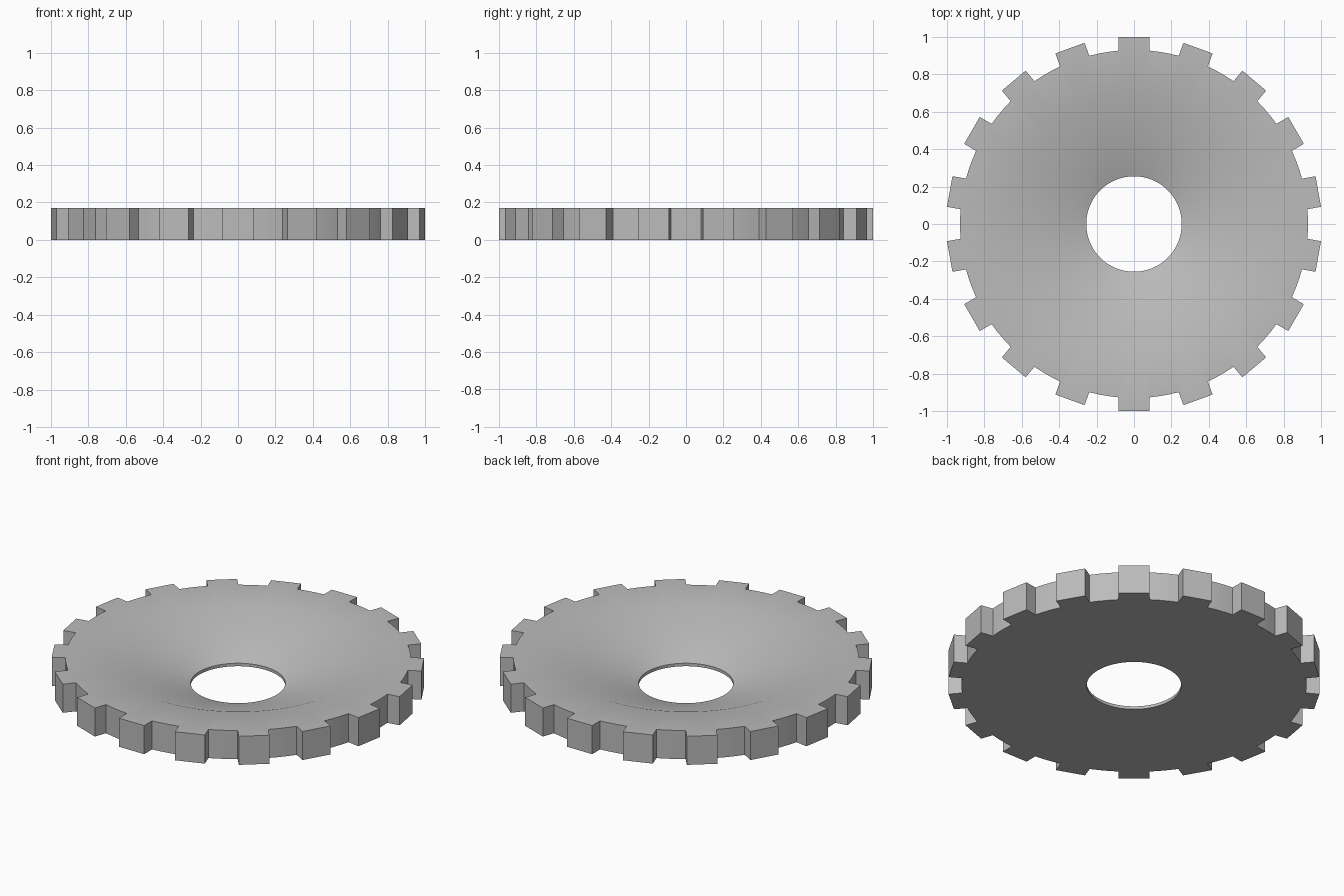
import bpy
import bmesh
from math import cos, sin, pi, radians

cube = bpy.data.objects.get("Cube")
if cube:
    bpy.data.objects.remove(cube, do_unlink=True)

TEETH = 18
PER_TOOTH = 6          # four tooth corners and two points along the root arc
PITCH = 2 * pi / TEETH
STEP = PITCH / PER_TOOTH
HEIGHT = 0.17
ROOT_R, TIP_R, HALF_WIDTH = 0.93, 1.0, 0.083
HOLE_R, HOLE_Z, LIP_R = 0.255, 0.018, 0.69


def polar(radius, angle, side=0.0):
    """Point at a radius along an angle, shifted sideways."""
    return (radius * cos(angle) - side * sin(angle),
            radius * sin(angle) + side * cos(angle))


def toothed_outline():
    points = []
    root_flat = (ROOT_R ** 2 - HALF_WIDTH ** 2) ** 0.5
    for i in range(TEETH):
        a = pi / 2 + i * PITCH
        points += [polar(root_flat, a, -HALF_WIDTH), polar(TIP_R, a, -HALF_WIDTH),
                   polar(TIP_R, a, HALF_WIDTH), polar(root_flat, a, HALF_WIDTH)]
        points += [polar(ROOT_R, a + k * STEP) for k in (2.5, 3.5)]
    return points


def circle(radius):
    return [polar(radius, pi / 2 + (i - 1.5) * STEP) for i in range(TEETH * PER_TOOTH)]


# Closed ring section: underside, toothed wall, flat rim, conical dish, bore
bm = bmesh.new()
outline = toothed_outline()
sections = [(circle(HOLE_R), 0), (outline, 0), (outline, HEIGHT),
            (circle(LIP_R), HEIGHT), (circle(HOLE_R), HOLE_Z)]
loops = [[bm.verts.new((x, y, z)) for x, y in pts] for pts, z in sections]
count = len(outline)
for k, low in enumerate(loops):
    high = loops[(k + 1) % len(loops)]
    for i in range(count):
        j = (i + 1) % count
        bm.faces.new((low[i], low[j], high[j], high[i]))
bmesh.ops.recalc_face_normals(bm, faces=bm.faces)

mesh = bpy.data.meshes.new("toothed_disc")
bm.to_mesh(mesh)
bm.free()
disc = bpy.data.objects.new("toothed_disc", mesh)
bpy.context.collection.objects.link(disc)

# Plain grey metal
grey = bpy.data.materials.new("plain_grey")
grey.use_nodes = True
colour = (0.5, 0.5, 0.5, 1)
grey.diffuse_color = colour
grey.node_tree.nodes["Principled BSDF"].inputs["Base Color"].default_value = colour
mesh.materials.append(grey)

bpy.context.view_layer.objects.active = disc
disc.select_set(True)
bpy.ops.object.shade_smooth_by_angle(angle=radians(30))
